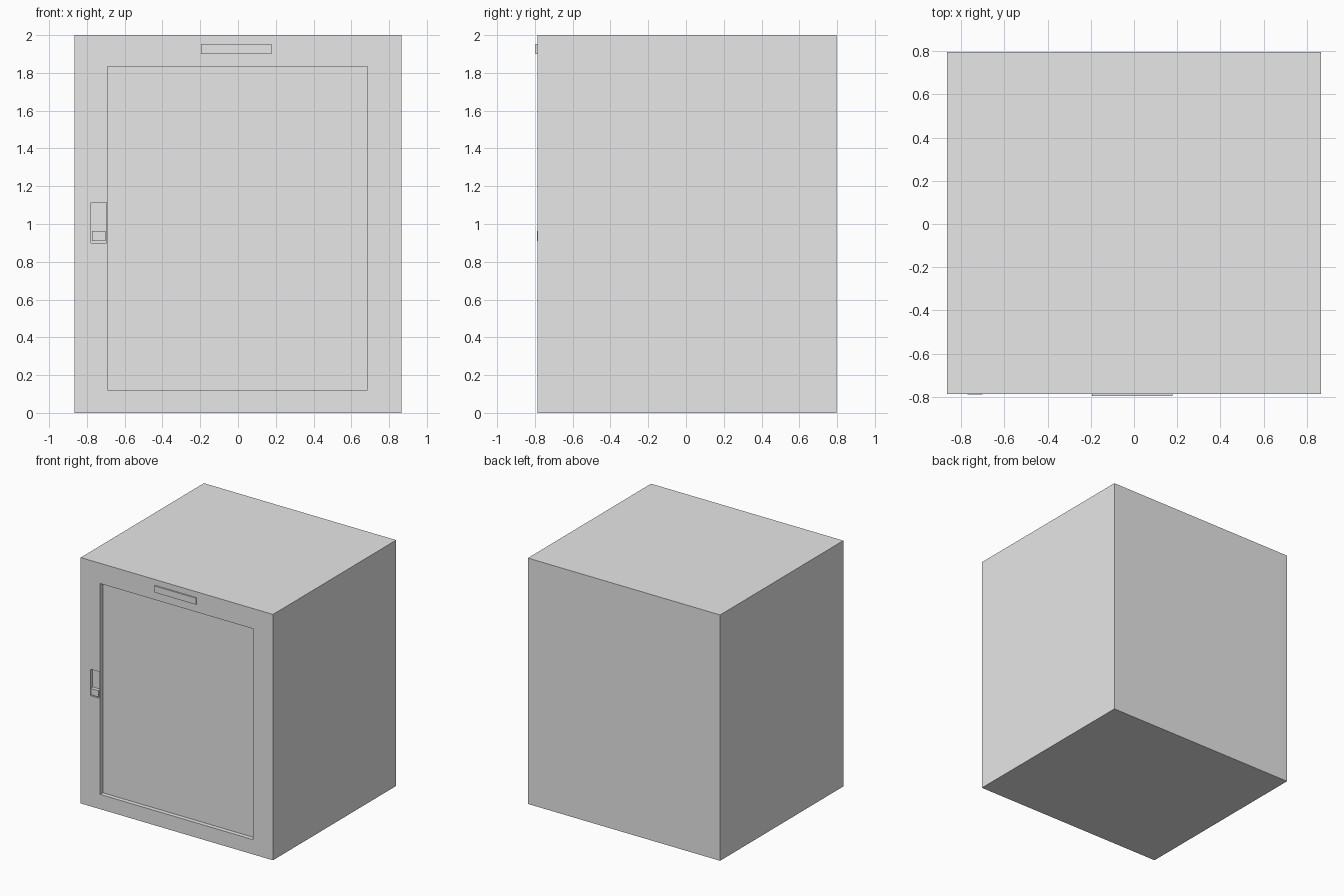
import bpy

cube = bpy.data.objects.get("Cube")
if cube:
    bpy.data.objects.remove(cube, do_unlink=True)

# One painted metal colour for the whole cabinet
grey = bpy.data.materials.new("light_grey_metal")
colour = (0.8, 0.8, 0.8, 1)
grey.use_nodes = True
grey.diffuse_color = colour
grey.node_tree.nodes["Principled BSDF"].inputs["Base Color"].default_value = colour


def box(name, x, y, z):
    """Box given by its (low, high) extent on each axis."""
    bpy.ops.mesh.primitive_cube_add(size=1)
    ob = bpy.context.object
    ob.name = ob.data.name = name
    ob.location = [(lo + hi) / 2 for lo, hi in (x, y, z)]
    ob.scale = [hi - lo for lo, hi in (x, y, z)]
    bpy.ops.object.transform_apply(location=True, rotation=False, scale=True)
    ob.data.materials.append(grey)
    return ob


def carve(target, name, x, y, z):
    """Cut a box-shaped pocket and discard the cutter."""
    cutter = box(name, x, y, z)
    cutter.hide_render = True
    mod = target.modifiers.new(name, 'BOOLEAN')
    mod.operation = 'DIFFERENCE'
    mod.solver = 'EXACT'
    mod.object = cutter
    bpy.context.view_layer.objects.active = target
    bpy.ops.object.modifier_apply(modifier=mod.name)
    bpy.data.objects.remove(cutter, do_unlink=True)


FRONT, SEAM, BACK = -0.786, -0.605, 0.797
WIDTH, HEIGHT = (-0.865, 0.865), (0, 2)

# Cabinet shell and the thick door at its front
box("cabinet_body", WIDTH, (SEAM, BACK), HEIGHT)
door = box("door", WIDTH, (FRONT, SEAM), HEIGHT)

# Sunken door panel and the handle pocket beside it
carve(door, "panel_recess", (-0.69, 0.685), (FRONT - 0.1, FRONT + 0.035), (0.12, 1.835))
carve(door, "handle_recess", (-0.777, -0.697), (FRONT - 0.1, FRONT + 0.025), (0.9, 1.115))

# Latch button in the pocket, and a blank plate above the panel
box("latch_button", (-0.772, -0.702), (FRONT - 0.004, FRONT + 0.03), (0.91, 0.962))
box("blank_plate", (-0.195, 0.178), (-0.797, FRONT + 0.002), (1.9, 1.953))
